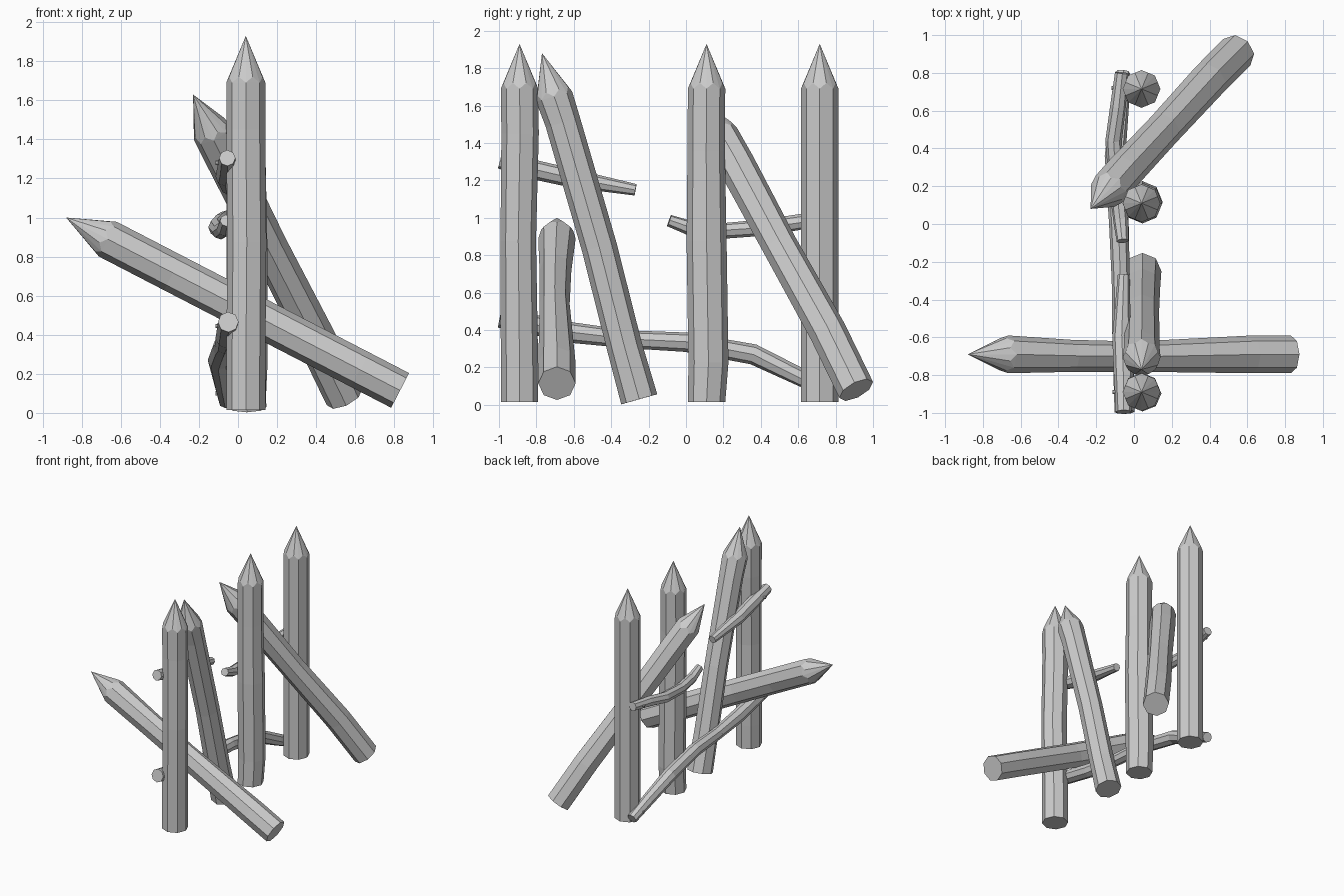
import bpy, bmesh
from math import pi, cos, sin
from mathutils import Vector

if "Cube" in bpy.data.objects:
    bpy.data.objects.remove(bpy.data.objects["Cube"])

UP = Vector((0, 0, 1))


def ring(bm, center, axis, ru, rv, n=8):
    q = UP.rotation_difference(axis)
    return [bm.verts.new(center + q @ Vector((ru * cos(2 * pi * i / n),
                                              rv * sin(2 * pi * i / n), 0)))
            for i in range(n)]


def bridge(bm, a, b):
    n = len(a)
    for i in range(n):
        bm.faces.new((a[i], a[(i + 1) % n], b[(i + 1) % n], b[i]))


def finish(bm, name):
    bmesh.ops.recalc_face_normals(bm, faces=bm.faces)
    mesh = bpy.data.meshes.new(name)
    bm.to_mesh(mesh)
    bm.free()
    bpy.context.collection.objects.link(bpy.data.objects.new(name, mesh))


def stake(name, base, tip, bends=()):
    """Octagonal log with a sharpened end; bends = (t, offset, ru, rv)."""
    bm = bmesh.new()
    base, tip = Vector(base), Vector(tip)
    axis = (tip - base).normalized()
    length = (tip - base).length
    rows = [(0, (0, 0, 0), .1, .1), *bends, (.875, (0, 0, 0), .1, .1)]
    rings = [ring(bm, base + axis * length * t + Vector(o), axis, ru, rv)
             for t, o, ru, rv in rows]
    bm.faces.new(rings[0])
    for a, b in zip(rings, rings[1:]):
        bridge(bm, a, b)
    # cone meets the flats higher than the corners
    top, apex = rings[-1], bm.verts.new(tip)
    for i in range(8):
        a, b = top[i], top[(i + 1) % 8]
        mid = bm.verts.new((a.co + b.co) / 2 + axis * .03)
        bm.faces.new((a, b, mid))
        bm.faces.new((a, mid, apex))
        bm.faces.new((mid, b, apex))
    bmesh.ops.remove_doubles(bm, verts=bm.verts, dist=1e-5)
    finish(bm, name)


def pole(name, rows):
    """Crooked thin pole; rows = (x, y, z, radius)."""
    bm = bmesh.new()
    pts = [Vector(r[:3]) for r in rows]
    rings = []
    for i, p in enumerate(pts):
        tangent = pts[min(i + 1, len(pts) - 1)] - pts[max(i - 1, 0)]
        rings.append(ring(bm, p, tangent.normalized(), rows[i][3], rows[i][3]))
    for a, b in zip(rings, rings[1:]):
        bridge(bm, a, b)
    bm.faces.new(rings[0])
    bm.faces.new(rings[-1])
    finish(bm, name)


# upright stakes
stake("upright_stake_front", (.04, -.89, .015), (.04, -.89, 1.93),
      [(.1, (0, 0, 0), .1, .1), (.45, (.005, -.007, 0), .1, .095),
       (.75, (0, .003, 0), .1, .1)])
stake("upright_stake_middle", (.04, .11, .015), (.04, .11, 1.93),
      [(.11, (.005, .01, 0), .105, .107), (.45, (.005, 0, 0), .105, .107),
       (.7, (0, -.002, 0), .1, .1)])
stake("upright_stake_back", (.04, .715, .015), (.04, .715, 1.93))

# leaning stakes
stake("leaning_stake_front", (.045, -.25, .03), (.04, -.77, 1.88),
      [(.15, (0, 0, 0), .095, .095), (.44, (0, .015, 0), .09, .095),
       (.8, (0, .008, 0), .095, .095)])
stake("leaning_stake_back", (.545, .91, .08), (-.23, .08, 1.63),
      [(.2, (.005, .015, 0), .1, .1), (.5, (0, .005, 0), .095, .095),
       (.78, (0, .005, 0), .1, .1)])
stake("barrier_stake", (.83, -.69, .115), (-.88, -.69, 1.0),
      [(.12, (0, 0, 0), .1, .1), (.48, (0, -.012, 0), .1, .08),
       (.68, (0, -.008, 0), .1, .085)])

# crooked cross poles
pole("lower_cross_pole", [(-.05, -.995, .465, .053), (-.06, -.6, .385, .055),
                          (-.07, -.3, .35, .048), (-.08, 0, .335, .052),
                          (-.1, .36, .27, .055), (-.075, .62, .145, .048),
                          (-.06, .8, .06, .04)])
pole("upper_cross_pole_back", [(-.06, -.09, .985, .032), (-.07, .02, .945, .04),
                               (-.09, .2, .93, .042), (-.108, .44, .95, .044),
                               (-.085, .62, .98, .042), (-.065, .8, 1.0, .036)])
pole("upper_cross_pole_front", [(-.055, -.995, 1.305, .042), (-.055, -.8, 1.255, .052),
                                (-.065, -.6, 1.21, .05), (-.055, -.27, 1.15, .031)])

# nails fixing the poles to the stakes
for i, (x, y, z) in enumerate([(-.1, -.89, .445), (-.1, -.32, .35), (-.118, .11, .32),
                               (-.1, .72, .1), (-.105, .72, .99), (-.1, -.89, 1.28)]):
    pole(f"nail_{i + 1}", [(x - .015, y, z, .011), (x + .06, y, z, .011)])
